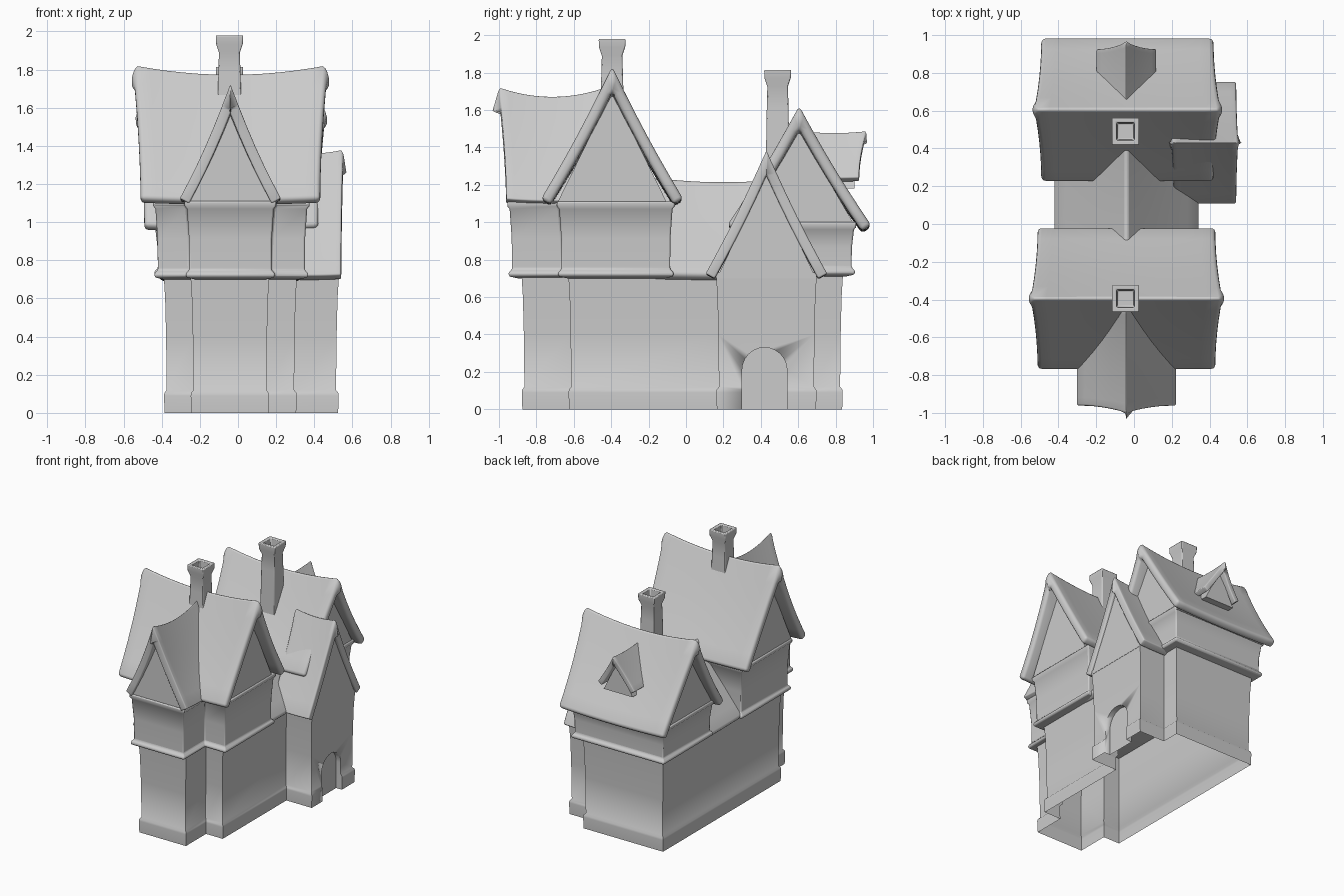
import bpy, bmesh, math
from mathutils import Vector

old = bpy.data.objects.get("Cube")
if old:
    bpy.data.objects.remove(old, do_unlink=True)

CX = -0.04  # centre line of the house

clay = bpy.data.materials.new("plain_grey")
clay.use_nodes = True
GREY = (0.6, 0.6, 0.6, 1)
clay.diffuse_color = GREY
clay.node_tree.nodes["Principled BSDF"].inputs["Base Color"].default_value = GREY


def finish(name, bm, bevel=0.0, thickness=0.0, segments=2):
    mesh = bpy.data.meshes.new(name)
    bm.to_mesh(mesh)
    bm.free()
    ob = bpy.data.objects.new(name, mesh)
    bpy.context.collection.objects.link(ob)
    mesh.materials.append(clay)
    if thickness:
        m = ob.modifiers.new("thickness", 'SOLIDIFY')
        m.thickness = thickness
        m.offset = -1
        m.use_even_offset = True
    if bevel:
        m = ob.modifiers.new("soft_edges", 'BEVEL')
        m.width = bevel
        m.segments = segments
        m.limit_method = 'ANGLE'
        m.angle_limit = math.radians(40)
    bpy.ops.object.select_all(action='DESELECT')
    bpy.context.view_layer.objects.active = ob
    ob.select_set(True)
    bpy.ops.object.shade_smooth_by_angle(angle=math.radians(40))
    return ob


def grow(points, d):
    """Offset a counter-clockwise right-angled outline outward by d."""
    out = []
    for i, p in enumerate(points):
        a, p, b = Vector(points[i - 1]), Vector(p), Vector(points[(i + 1) % len(points)])
        e1, e2 = (p - a).normalized(), (b - p).normalized()
        out.append(p + d * (Vector((e1.y, -e1.x)) + Vector((e2.y, -e2.x))))
    return out


def loft(name, outline, levels, bevel=0.008):
    """Stack grown copies of an outline at (height, growth) levels."""
    bm = bmesh.new()
    rings = [[bm.verts.new((p.x, p.y, z)) for p in grow(outline, d)] for z, d in levels]
    n = len(outline)
    for lo, hi in zip(rings, rings[1:]):
        for i in range(n):
            j = (i + 1) % n
            bm.faces.new((lo[i], lo[j], hi[j], hi[i]))
    bm.faces.new(rings[0][::-1])
    bm.faces.new(rings[-1])
    return finish(name, bm, bevel)


def prism(name, axis, profile, start, end):
    """Extrude an (across, height) profile along x or y."""
    bm = bmesh.new()
    place = (lambda l, c, z: (l, c, z)) if axis == 'x' else (lambda l, c, z: (c, l, z))
    face = bm.faces.new([bm.verts.new(place(start, c, z)) for c, z in profile])
    res = bmesh.ops.extrude_face_region(bm, geom=[face])
    moved = [v for v in res["geom"] if isinstance(v, bmesh.types.BMVert)]
    bmesh.ops.translate(bm, verts=moved, vec=place(end - start, 0, 0))
    bmesh.ops.recalc_face_normals(bm, faces=bm.faces)
    return finish(name, bm)


def gable(name, axis, centre, half, base, apex, start, end):
    prism(name, axis, [(centre - half, base), (centre + half, base), (centre, apex)], start, end)


def roof(name, axis, centre, half, eave, ridge, start, end, flare=0.04,
         sag=0.05, bell=0.02, thickness=0.06, bevel=0.022):
    """Sagging gable roof; the ridge overshoots the eaves by flare."""
    bm = bmesh.new()
    nu, nv = 12, 12
    mid, length = (start + end) / 2, (end - start) / 2
    grid = []
    for i in range(nu + 1):
        u = 2 * i / nu - 1
        row = []
        for j in range(nv + 1):
            v = 2 * j / nv - 1
            t = 1 - abs(v)
            along = mid + u * (length - flare * (1 - t * t))
            z = eave + (ridge - eave) * t - bell * math.sin(math.pi * t)
            z -= sag * (1 - u * u) * (0.2 + 0.8 * t)
            across = centre + v * half
            co = (along, across, z) if axis == 'x' else (across, along, z)
            row.append(bm.verts.new(co))
        grid.append(row)
    for a, b in zip(grid, grid[1:]):
        for j in range(nv):
            f = bm.faces.new((a[j], b[j], b[j + 1], a[j + 1]))
            f.normal_update()
            if f.normal.z < 0:
                f.normal_flip()
    return finish(name, bm, bevel, thickness, 3)


def box_outline(x0, x1, y0, y1):
    return [(x0, y0), (x1, y0), (x1, y1), (x0, y1)]


# Ground floor: front bay, long body and side wing in one outline
ground = [(-.24, -.87), (.155, -.87), (.155, -.62), (.30, -.62), (.30, .17), (.52, .17),
          (.52, .69), (.30, .69), (.30, .83), (-.38, .83), (-.38, -.62), (-.24, -.62)]
walls = loft("ground_floor_walls", ground,
             [(0, .005), (.09, .008), (.105, .006), (.12, -.006), (.4, -.003), (.6, .002), (.73, .01)], 0)

# Arched doorway recessed into the wing, and open underside
arch = [(.30, -.1), (.54, -.1)] + [
    (.42 + .12 * math.cos(math.pi * k / 12), .21 + .12 * math.sin(math.pi * k / 12)) for k in range(13)]
cutter = prism("doorway_cutter", 'x', arch, .475, .7)
cutter.hide_render = True
cut = walls.modifiers.new("doorway", 'BOOLEAN')
cut.operation = 'DIFFERENCE'
cut.object = cutter
bpy.context.view_layer.objects.active = walls
bpy.ops.object.modifier_apply(modifier="doorway")
bpy.data.objects.remove(cutter, do_unlink=True)
bm = bmesh.new()
bm.from_mesh(walls.data)
under = [f for f in bm.faces if f.calc_center_median().z < .005 and abs(f.normal.z) > .9]
bmesh.ops.delete(bm, geom=under, context='FACES')
bm.to_mesh(walls.data)
bm.free()

# Jettied upper floors with a lip at the bottom and top


def upper_levels(low, high):
    return [(low - .02, -.03), (low - .01, .015), (low + .01, .02), (low + .03, 0),
            ((low + high) / 2, .002), (high - .04, .013), (high - .025, .025), (high, .025)]


front_upper = [(-.255, -.93), (.175, -.93), (.175, -.665), (.35, -.665),
               (.35, -.085), (-.42, -.085), (-.42, -.665), (-.255, -.665)]
loft("front_upper_walls", front_upper, upper_levels(.72, 1.11))
loft("rear_upper_walls", box_outline(-.42, .35, .30, .885), upper_levels(.73, 1.0))

# Gable walls under the roofs
gable("front_house_gable", 'x', -.395, .30, 1.09, 1.70, -.435, .365)
gable("front_bay_gable", 'y', CX, .235, 1.09, 1.58, -.945, -.45)
gable("rear_house_gable", 'x', .60, .31, .97, 1.50, -.435, .365)
gable("wing_gable", 'x', .43, .265, .70, 1.26, .1, .53)

# Roofs
roof("front_house_roof", 'x', -.395, .38, 1.125, 1.835, -.55, .47)
roof("front_bay_roof", 'y', CX, .265, 1.125, 1.725, -1.0, -.43, bell=.03, thickness=.055)
roof("rear_house_roof", 'x', .605, .385, .985, 1.625, -.53, .46)
roof("wing_roof", 'x', .43, .325, .725, 1.385, .2, .55, flare=.01, sag=.02, thickness=.055)
roof("middle_roof", 'y', CX, .39, .725, 1.25, -.18, .58, flare=0, sag=.025, bell=.01)

# Small dormer on the back slope
gable("dormer_gable", 'y', CX, .125, 1.18, 1.43, .68, .90)
roof("dormer_roof", 'y', CX, .16, 1.24, 1.49, .62, .965, flare=.04, sag=.01,
     bell=.005, thickness=.04, bevel=.015)

# Chimneys with flared rims and hollow tops
for name, y, top, base in (("front_chimney", -.395, 1.98, 1.55), ("rear_chimney", .49, 1.815, 1.2)):
    stack = box_outline(CX - .06, CX + .05, y - .055, y + .055)
    loft(name, stack, [(base, .01), (top - .2, .003), (top - .09, 0), (top - .045, .015),
                       (top, .017), (top, -.008), (top - .07, -.012)], .006)
